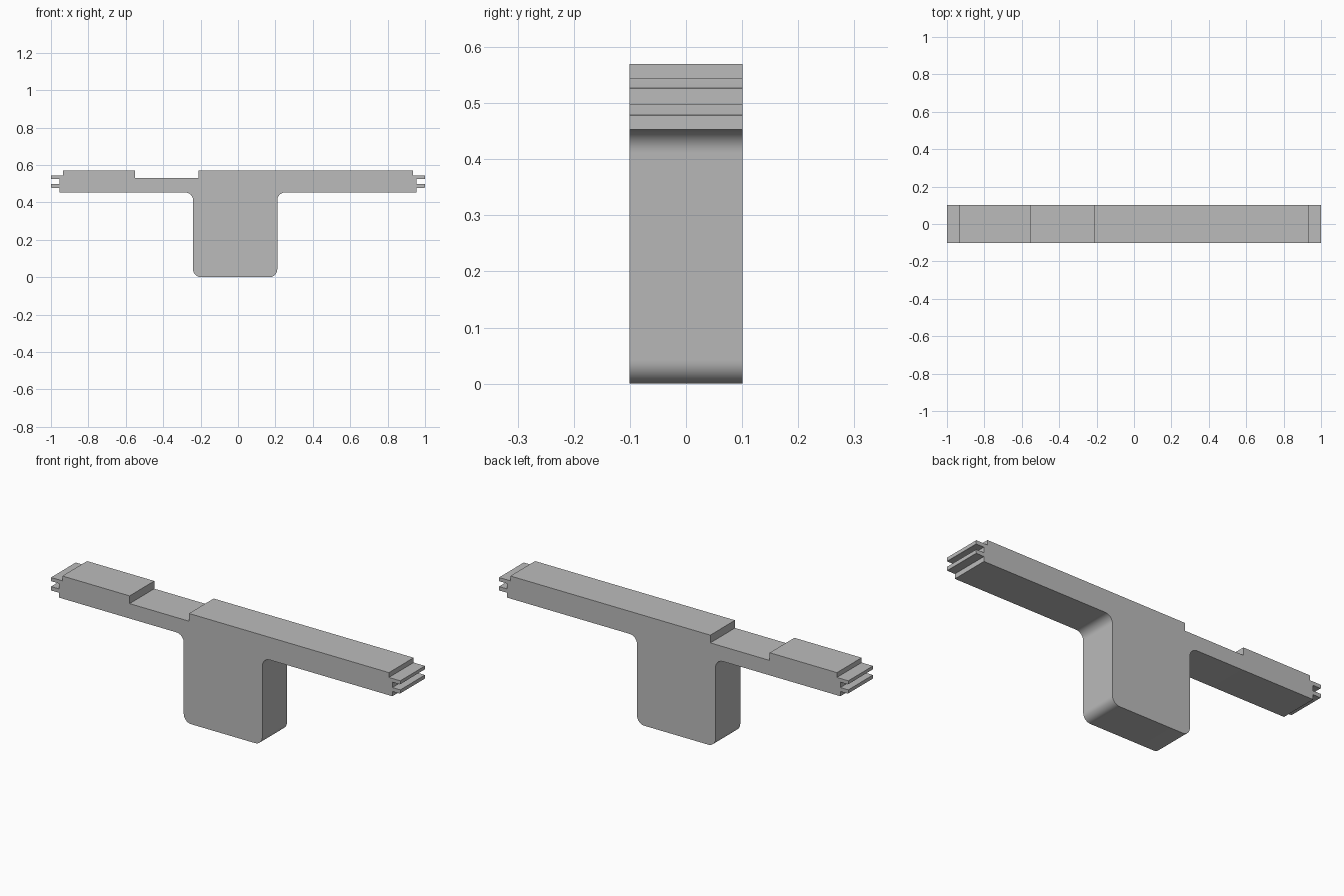
import bpy, bmesh, math
from mathutils import Vector

cube = bpy.data.objects.get("Cube")
if cube:
    bpy.data.objects.remove(cube, do_unlink=True)

DEPTH = 0.202
TOP, NOTCH, UNDER = 0.57, 0.53, 0.453
STEP_X, END_X, TIP_X = 0.935, 0.955, 1.0
PRONGS = ((0.478, 0.498), (0.526, 0.545))
FILLET, TIP_ROUND = 0.042, 0.003

grey = bpy.data.materials.new("plain_grey")
grey.use_nodes = True
grey.diffuse_color = (0.5, 0.5, 0.5, 1)
grey.node_tree.nodes["Principled BSDF"].inputs["Base Color"].default_value = (0.5, 0.5, 0.5, 1)


def end_outline():
    """Right end of the arm, from the underside up to the top."""
    (low_a, low_b), (high_a, high_b) = PRONGS
    return [(END_X, UNDER, 0), (END_X, low_a, 0),
            (TIP_X, low_a, TIP_ROUND), (TIP_X, low_b, 0),
            (END_X, low_b, 0), (END_X, high_a, 0),
            (TIP_X, high_a, TIP_ROUND), (TIP_X, high_b, 0),
            (STEP_X, high_b, 0), (STEP_X, TOP, 0)]


def rounded(corners, steps=8):
    """Replace each right-angle corner that has a radius by an arc."""
    points = []
    for i, (x, z, r) in enumerate(corners):
        here = Vector((x, z))
        if not r:
            points.append(here)
            continue
        a = (Vector(corners[i - 1][:2]) - here).normalized() * r
        b = (Vector(corners[(i + 1) % len(corners)][:2]) - here).normalized() * r
        for k in range(steps + 1):
            t = math.pi / 2 * k / steps
            points.append(here + a * (1 - math.sin(t)) + b * (1 - math.cos(t)))
    return points


# Outline: stem, right end, top with notch, mirrored left end
right_end = end_outline()
left_end = [(-x, z, r) for x, z, r in reversed(right_end)]
notch = [(-0.21, TOP, 0), (-0.21, NOTCH, 0), (-0.55, NOTCH, 0), (-0.55, TOP, 0)]
stem = [(-0.24, UNDER, FILLET), (-0.24, 0, FILLET), (0.21, 0, FILLET), (0.21, UNDER, FILLET)]
outline = rounded(stem + right_end + notch + left_end)

# Extrude the outline through the depth
bm = bmesh.new()
front = bm.faces.new([bm.verts.new((p.x, -DEPTH / 2, p.y)) for p in outline])
extruded = bmesh.ops.extrude_face_region(bm, geom=[front], use_keep_orig=True)
bmesh.ops.translate(bm, vec=(0, DEPTH, 0),
                    verts=[g for g in extruded["geom"] if isinstance(g, bmesh.types.BMVert)])
bmesh.ops.recalc_face_normals(bm, faces=bm.faces)
mesh = bpy.data.meshes.new("t_bracket")
bm.to_mesh(mesh)
bm.free()
mesh.materials.append(grey)
bracket = bpy.data.objects.new("t_bracket", mesh)
bpy.context.collection.objects.link(bracket)

# Smooth the fillets, keep the edges sharp
bpy.ops.object.select_all(action="DESELECT")
bracket.select_set(True)
bpy.context.view_layer.objects.active = bracket
bpy.ops.object.shade_smooth_by_angle(angle=math.radians(30))
